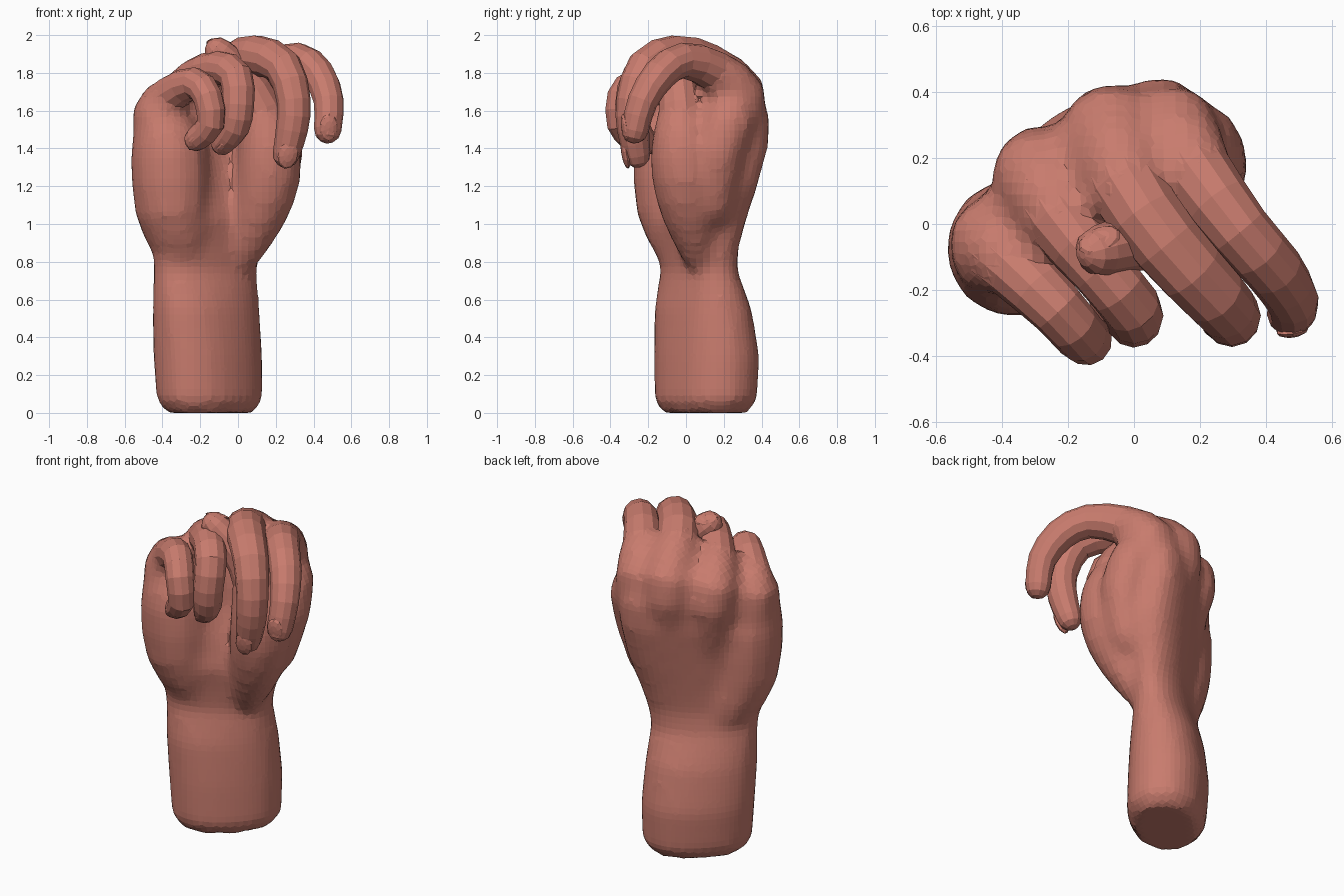
import bpy, bmesh, math
from mathutils import Vector, Matrix

cube = bpy.data.objects.get("Cube")
if cube:
    bpy.data.objects.remove(cube, do_unlink=True)

skin = bpy.data.materials.new("warm skin")
skin.use_nodes = True
skin.diffuse_color = (0.58, 0.2, 0.155, 1)
skin.node_tree.nodes["Principled BSDF"].inputs["Base Color"].default_value = skin.diffuse_color


def finish(bm, name):
    bmesh.ops.recalc_face_normals(bm, faces=bm.faces)
    mesh = bpy.data.meshes.new(name)
    bm.to_mesh(mesh)
    bm.free()
    mesh.materials.append(skin)
    obj = bpy.data.objects.new(name, mesh)
    bpy.context.collection.objects.link(obj)
    return obj


def skin_rings(bm, rings):
    """Bridge rings of points into a closed tube."""
    loops = [[bm.verts.new(p) for p in ring] for ring in rings]
    count = len(loops[0])
    for low, high in zip(loops, loops[1:]):
        for i in range(count):
            j = (i + 1) % count
            bm.faces.new((low[i], low[j], high[j], high[i]))
    bm.faces.new(loops[0][::-1])
    bm.faces.new(loops[-1])


def spline(points, steps):
    """Smooth samples through points of (x, y, z, radius)."""
    pts = [Vector(p) for p in points]
    pts = [pts[0] * 2 - pts[1]] + pts + [pts[-1] * 2 - pts[-2]]
    out = []
    for a, b, c, d in zip(pts, pts[1:], pts[2:], pts[3:]):
        for s in range(steps):
            t = s / steps
            out.append((b * 2 + (c - a) * t + (a * 2 - b * 5 + c * 4 - d) * t ** 2
                        + (b * 3 - a - c * 3 + d) * t ** 3) / 2)
    return out + [pts[-2]]


def add_tube(bm, points, sides=12, steps=2):
    """Round tube with domed ends, following a path."""
    path = spline(points, steps)
    spots = [(p.to_3d(), p[3]) for p in path]
    start = (spots[0][0] - spots[1][0]).normalized()
    end = (spots[-1][0] - spots[-2][0]).normalized()
    (c0, r0), (c1, r1) = spots[0], spots[-1]
    dome = ((0.55, 0.84), (0.88, 0.48), (1, 0.15))
    spots = ([(c0 + start * r0 * h, r0 * k) for h, k in reversed(dome)] + spots
             + [(c1 + end * r1 * h, r1 * k) for h, k in dome])
    side = None
    rings = []
    for i, (centre, r) in enumerate(spots):
        along = (spots[min(i + 1, len(spots) - 1)][0] - spots[max(i - 1, 0)][0]).normalized()
        side = along.orthogonal() if side is None else side - along * side.dot(along)
        side.normalize()
        other = along.cross(side)
        angles = [math.tau * k / sides for k in range(sides)]
        rings.append([centre + (side * math.cos(t) + other * math.sin(t)) * r for t in angles])
    skin_rings(bm, rings)


# Forearm and flat of the hand: (z, centre x, centre y, half width, half depth, turn)
sections = [
    (0, -.15, .1, .26, .18, 42), (.07, -.15, .105, .31, .22, 42), (.3, -.16, .11, .32, .225, 42),
    (.55, -.17, .09, .315, .2, 38), (.75, -.175, .07, .3, .15, 30), (.87, -.165, .06, .32, .15, 32),
    (1.02, -.155, .06, .36, .17, 36), (1.2, -.15, .095, .4, .17, 37), (1.4, -.15, .145, .41, .16, 38),
    (1.55, -.15, .155, .41, .16, 38), (1.68, -.15, .15, .38, .13, 38),
]
body = bmesh.new()
rings = []
for z, cx, cy, a, b, turn in sections:
    spin = Matrix.Rotation(math.radians(turn), 3, 'Z')
    ring = []
    for k in range(24):
        t = math.tau * k / 24
        c, s = math.cos(t), math.sin(t)
        p = spin @ Vector((a * math.copysign(abs(c) ** .9, c), b * math.copysign(abs(s) ** .9, s), 0))
        ring.append(p + Vector((cx, cy, z)))
    rings.append(ring)
skin_rings(body, rings)

# Heel of the hand below the little finger
add_tube(body, [(-.29, 0, .88, .165), (-.345, -.06, 1.08, .205), (-.365, -.075, 1.38, .21), (-.415, -.08, 1.56, .15)])
# Ball of the thumb and the web to the first knuckle
add_tube(body, [(.04, .06, .86, .1), (.11, .02, 1.05, .15), (.16, -.01, 1.25, .175), (.16, -.02, 1.45, .165),
                (.12, -.03, 1.6, .12)])
add_tube(body, [(.14, .13, 1.12, .14), (.21, .17, 1.38, .14), (.18, .23, 1.55, .15)])

# Fingers: paths from knuckle to tip
fingers = {
    "index_finger": [(.11, .28, 1.68, .14), (.19, .15, 1.81, .112), (.32, -.02, 1.865, .095),
                     (.425, -.14, 1.79, .09), (.48, -.23, 1.65, .08), (.475, -.27, 1.5, .073)],
    "middle_finger": [(-.07, .27, 1.69, .15), (-.02, .11, 1.84, .12), (.1, -.06, 1.89, .11),
                      (.24, -.215, 1.83, .1), (.295, -.28, 1.65, .09), (.285, -.28, 1.5, .085), (.255, -.26, 1.37, .072)],
    "ring_finger": [(-.29, .15, 1.65, .14), (-.22, .01, 1.77, .11), (-.1, -.14, 1.825, .092),
                    (-.01, -.25, 1.78, .09), (0, -.29, 1.63, .085), (-.02, -.27, 1.51, .08), (-.08, -.21, 1.43, .065)],
    "little_finger": [(-.43, -.05, 1.58, .13), (-.35, -.14, 1.69, .1), (-.23, -.26, 1.745, .085),
                      (-.16, -.34, 1.67, .08), (-.145, -.345, 1.53, .075), (-.22, -.29, 1.45, .065)],
}
for name, path in fingers.items():
    x, y, z, r = path[0]
    bm = bmesh.new()
    add_tube(bm, [(x * .9 - .01, y * .8, z - .22, r * .7), (x, y - .01, z, r * .88)] + path[1:])
    finish(bm, name)
    # Ridge on the back of the hand that runs up through each knuckle
    add_tube(body, [(x * .7 - .04, y * .8 - .05, 1.12, .1), (x * .92, y * .93, z - .2, r * .95),
                    (x, y, z, r * 1.05), tuple(path[1][:3]) + (path[1][3] * 1.06,)])

hand = finish(body, "palm_and_forearm")
remesh = hand.modifiers.new("fuse", 'REMESH')
remesh.mode = 'VOXEL'
remesh.voxel_size = .036
soften = hand.modifiers.new("soften", 'SMOOTH')
soften.factor = .5
soften.iterations = 4

# Thumb, pushed up between the middle and ring fingers
thumb = bmesh.new()
add_tube(thumb, [(.16, -.01, 1.4, .15), (.12, -.03, 1.62, .115), (.02, -.05, 1.79, .092), (-.1, -.08, 1.91, .078)])
finish(thumb, "thumb")


def nail(name, spot, facing, along, size):
    """Thin domed plate lying on a fingertip."""
    out = Vector(facing).normalized()
    up = Vector(along)
    up = (up - out * up.dot(out)).normalized()
    frame = Matrix((up.cross(out), up, out)).transposed().to_4x4()
    bm = bmesh.new()
    bmesh.ops.create_uvsphere(bm, u_segments=10, v_segments=6, radius=1)
    bm.transform(Matrix.Translation(spot) @ frame @ Matrix.Diagonal((size, size * 1.5, size * .4, 1)))
    finish(bm, name)


nail("index_nail", (.48, -.322, 1.51), (.15, -1, -.15), (0, 0, 1), .05)
nail("middle_nail", (.265, -.32, 1.37), (.1, -1, -.2), (.2, 0, 1), .054)
nail("ring_nail", (-.07, -.25, 1.405), (.2, -.6, -.8), (1, -1, 1), .042)
nail("little_nail", (-.22, -.33, 1.435), (.1, -.8, -.6), (1, -1, .8), .042)
nail("thumb_nail", (-.105, -.05, 1.955), (-.1, .5, .8), (-1, -.4, .3), .046)
